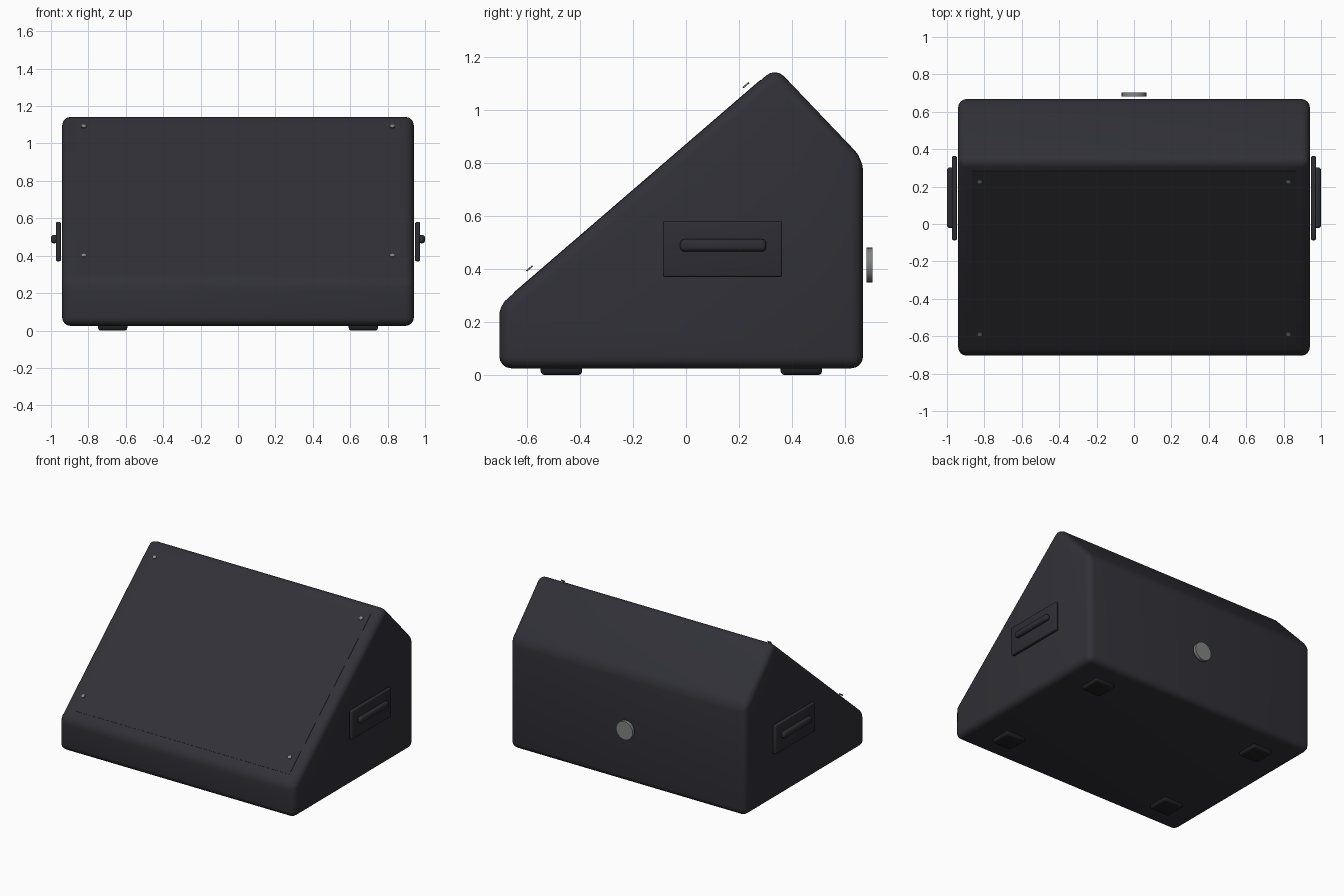
import bpy, bmesh, math
from mathutils import Matrix, Vector

if "Cube" in bpy.data.objects:
    bpy.data.objects.remove(bpy.data.objects["Cube"])


def material(name, rgb):
    m = bpy.data.materials.new(name)
    m.diffuse_color = (*rgb, 1)
    m.use_nodes = True
    m.node_tree.nodes["Principled BSDF"].inputs["Base Color"].default_value = m.diffuse_color
    return m


SHELL = material("charcoal shell", (0.030, 0.030, 0.039))
GRILLE = material("dark grille", (0.030, 0.030, 0.038))
HANDLE = material("handle black", (0.026, 0.026, 0.034))
RUBBER = material("rubber black", (0.014, 0.014, 0.016))
METAL = material("grey metal", (0.22, 0.23, 0.23))


def finish(name, bm, mat, bevel=0, segments=3):
    bmesh.ops.recalc_face_normals(bm, faces=bm.faces)
    me = bpy.data.meshes.new(name)
    bm.to_mesh(me)
    bm.free()
    ob = bpy.data.objects.new(name, me)
    bpy.context.collection.objects.link(ob)
    me.materials.append(mat)
    bpy.ops.object.select_all(action='DESELECT')
    ob.select_set(True)
    bpy.context.view_layer.objects.active = ob
    if bevel:
        mod = ob.modifiers.new("rounded edges", 'BEVEL')
        mod.width, mod.segments, mod.limit_method = bevel, segments, 'ANGLE'
        mod.angle_limit = math.radians(30)
        bpy.ops.object.modifier_apply(modifier=mod.name)
    bpy.ops.object.shade_smooth_by_angle(angle=math.radians(35))
    return ob


def box(name, centre, size, mat, bevel=0, rot=Matrix(), segments=3):
    bm = bmesh.new()
    bmesh.ops.create_cube(bm, size=1, matrix=Matrix.Translation(centre) @ rot @ Matrix.Diagonal((*size, 1)))
    return finish(name, bm, mat, bevel, segments)


def disc(name, centre, radius, depth, mat, rot, sides=24, bevel=0):
    bm = bmesh.new()
    bmesh.ops.create_cone(bm, cap_ends=True, segments=sides, radius1=radius, radius2=radius,
                          depth=depth, matrix=Matrix.Translation(centre) @ rot)
    return finish(name, bm, mat, bevel, 2)


# wedge cabinet: side profile (y, z) swept across x
profile = [(-0.704, 0.025), (0.668, 0.025), (0.668, 0.814), (0.338, 1.160), (-0.704, 0.262)]
bm = bmesh.new()
face = bm.faces.new([bm.verts.new((-0.94, y, z)) for y, z in profile])
swept = bmesh.ops.extrude_face_region(bm, geom=[face])
bmesh.ops.translate(bm, vec=(1.88, 0, 0), verts=[v for v in swept['geom'] if isinstance(v, bmesh.types.BMVert)])
finish("cabinet", bm, SHELL, 0.045, 4)

# sloped baffle frame of reference
low, high = Vector((0, -0.704, 0.262)), Vector((0, 0.338, 1.160))
along = (high - low).normalized()
normal = Vector((0, -along.z, along.y))
tilt = Matrix.Rotation(math.atan2(along.z, along.y), 4, 'X')

# thin grille panel, barely proud of the slope
box("grille", (low + high) / 2 - normal * 0.002, (1.73, 1.23, 0.008), GRILLE, rot=tilt)

# grille screws standing just off the slope
for x in (-0.825, 0.825):
    for y, z in ((-0.590, 0.402), (0.226, 1.093)):
        disc("grille_screw", (x, y, z), 0.015, 0.006, METAL, tilt, 8)

# side handles and feet
for s in (-1, 1):
    box("handle_plate", (s * 0.960, 0.138, 0.475), (0.027, 0.45, 0.21), HANDLE, 0.008)
    box("handle_grip", (s * 0.982, 0.140, 0.489), (0.036, 0.325, 0.046), HANDLE, 0.016, segments=4)
    for y in (-0.470, 0.435):
        box("foot", (s * 0.670, y, 0.022), (0.156, 0.156, 0.044), RUBBER, 0.014)

# rear connector
disc("rear_connector", (0, 0.6925, 0.415), 0.066, 0.023, METAL, Matrix.Rotation(math.pi / 2, 4, 'X'), 24)
